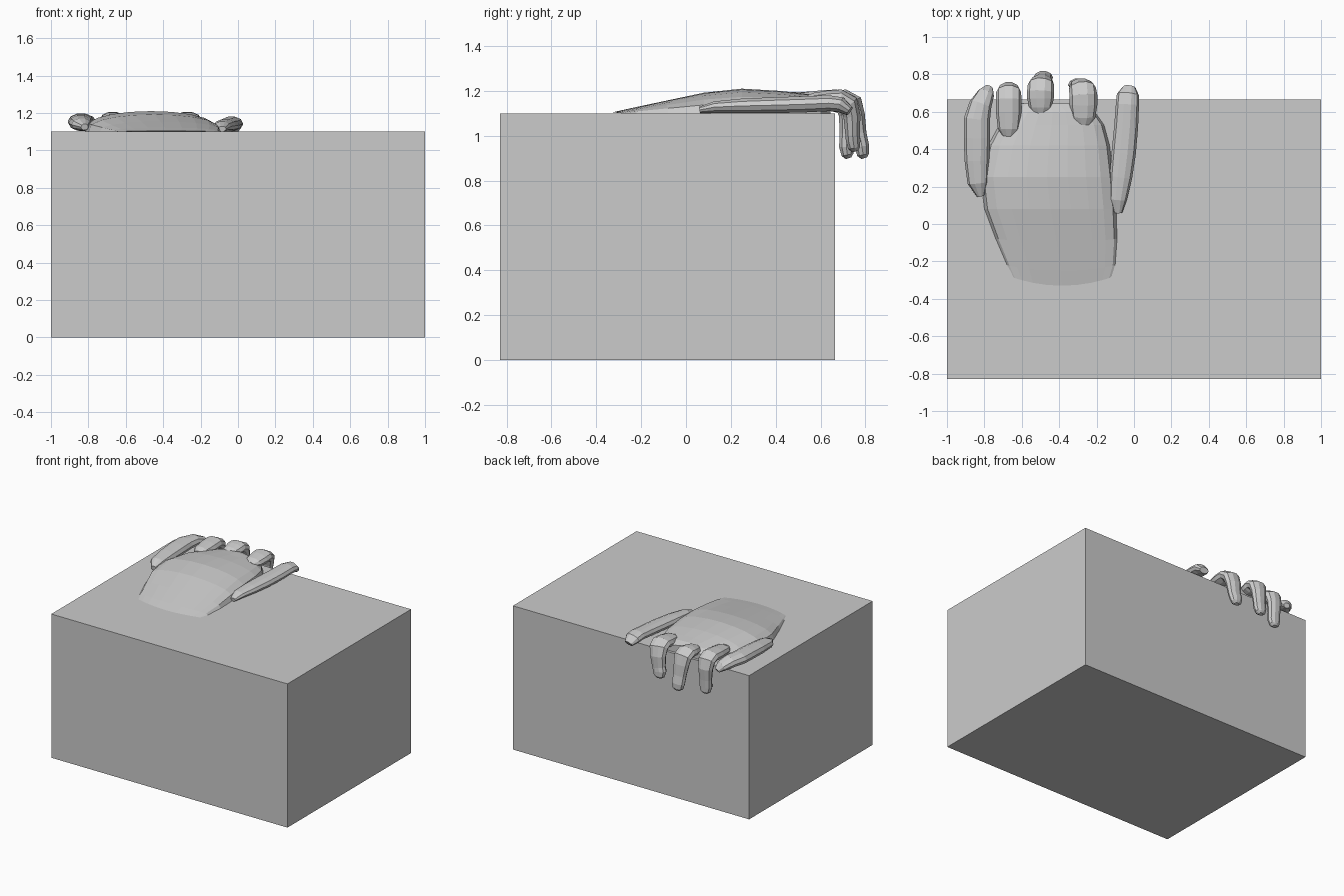
import bpy, bmesh
from math import pi, cos, sin
from mathutils import Vector


def make_object(name, rings, cap=True):
    """Loft closed rings of equal length into a flat-shaded mesh."""
    bm = bmesh.new()
    loops = [[bm.verts.new(p) for p in r] for r in rings]
    n = len(loops[0])
    for a, b in zip(loops, loops[1:]):
        for i in range(n):
            j = (i + 1) % n
            bm.faces.new((a[i], a[j], b[j], b[i]))
    if cap:
        bm.faces.new(loops[0])
        bm.faces.new(loops[-1])
    bmesh.ops.recalc_face_normals(bm, faces=bm.faces)
    me = bpy.data.meshes.new(name)
    bm.to_mesh(me)
    bm.free()
    ob = bpy.data.objects.new(name, me)
    bpy.context.collection.objects.link(ob)
    return ob


def finger(name, stations, sides=10):
    """Tube along a path; each station is (x, y, z, half width, half thickness)."""
    pts = [Vector(s[:3]) for s in stations]
    rings = []
    for k, s in enumerate(stations):
        t = (pts[min(k + 1, len(pts) - 1)] - pts[max(k - 1, 0)]).normalized()
        side = Vector((1, 0, 0))
        side = (side - t * side.dot(t)).normalized()
        up = side.cross(t)
        rings.append([pts[k] + side * s[3] * cos(2 * pi * i / sides)
                      + up * s[4] * sin(2 * pi * i / sides) for i in range(sides)])
    return make_object(name, rings)


# Block the hand rests on
bpy.ops.mesh.primitive_cube_add(size=1, location=(0, -0.0825, 0.55))
block = bpy.context.object
block.name = "block"
block.scale = (2, 1.495, 1.1)

# Back of the hand: domed sections (y, left, right, top height)
sections = [
    (-0.285, -0.65, -0.12, 1.104),
    (-0.22, -0.68, -0.10, 1.122),
    (-0.08, -0.74, -0.09, 1.155),
    (0.08, -0.80, -0.095, 1.192),
    (0.25, -0.82, -0.11, 1.21),
    (0.42, -0.78, -0.13, 1.20),
    (0.53, -0.72, -0.16, 1.187),
    (0.60, -0.66, -0.21, 1.18),
    (0.645, -0.60, -0.30, 1.165),
]
rings = []
for k, (y, x0, x1, top) in enumerate(sections):
    cx, hw = (x0 + x1) / 2, (x1 - x0) / 2
    ring = []
    for i in range(11):
        a = pi * i / 10
        bow = -0.045 * sin(a) ** 2 * max(0, 1 - k / 3)
        ring.append((cx + hw * cos(a), y + bow,
                     1.099 + (top - 1.099) * sin(a) ** 0.75 if 0 < i < 10 else 1.099))
    rings.append(ring)
make_object("palm", rings)

# Three fingers curling over the edge: (x, tip x, base y, reach, tip y, tip z, half width)
curled = [
    ("ring_finger", -0.67, -0.67, 0.47, 0.705, 0.72, 0.90, 0.068),
    ("middle_finger", -0.50, -0.485, 0.585, 0.745, 0.79, 0.90, 0.072),
    ("index_finger", -0.27, -0.30, 0.53, 0.725, 0.75, 0.93, 0.074),
]
for name, x, tx, by, reach, ty, tz, w in curled:
    finger(name, [
        (x, by, 1.155, w * 0.45, 0.02),
        (x, by + 0.04, 1.157, w * 0.85, 0.036),
        (x, (by + reach) / 2 + 0.01, 1.162, w, 0.042),
        (x, reach - 0.04, 1.166, w, 0.043),
        (x + (tx - x) * 0.2, reach, 1.145, w * 0.98, 0.045),
        (x + (tx - x) * 0.4, reach + 0.015, 1.09, w * 0.85, 0.040),
        (x + (tx - x) * 0.7, (reach + ty) / 2 + 0.005, 1.01, w * 0.72, 0.034),
        (tx, ty - 0.005, tz + 0.05, w * 0.72, 0.034),
        (tx, ty, tz + 0.015, w * 0.58, 0.028),
        (tx, ty + 0.005, tz, w * 0.25, 0.014),
    ])

# Outer finger lying along the left side
finger("little_finger", [
    (-0.82, 0.15, 1.125, 0.02, 0.018),
    (-0.835, 0.22, 1.138, 0.055, 0.035),
    (-0.84, 0.34, 1.146, 0.066, 0.042),
    (-0.84, 0.46, 1.152, 0.070, 0.044),
    (-0.84, 0.56, 1.155, 0.070, 0.044),
    (-0.82, 0.64, 1.152, 0.060, 0.042),
    (-0.79, 0.70, 1.130, 0.045, 0.034),
    (-0.775, 0.73, 1.105, 0.022, 0.018),
])

# Thumb lying along the right side
finger("thumb", [
    (-0.085, 0.06, 1.115, 0.022, 0.015),
    (-0.085, 0.13, 1.128, 0.046, 0.027),
    (-0.07, 0.25, 1.133, 0.060, 0.034),
    (-0.055, 0.38, 1.136, 0.065, 0.037),
    (-0.042, 0.52, 1.140, 0.064, 0.038),
    (-0.035, 0.64, 1.145, 0.062, 0.037),
    (-0.032, 0.69, 1.138, 0.060, 0.036),
    (-0.025, 0.73, 1.110, 0.035, 0.022),
])
